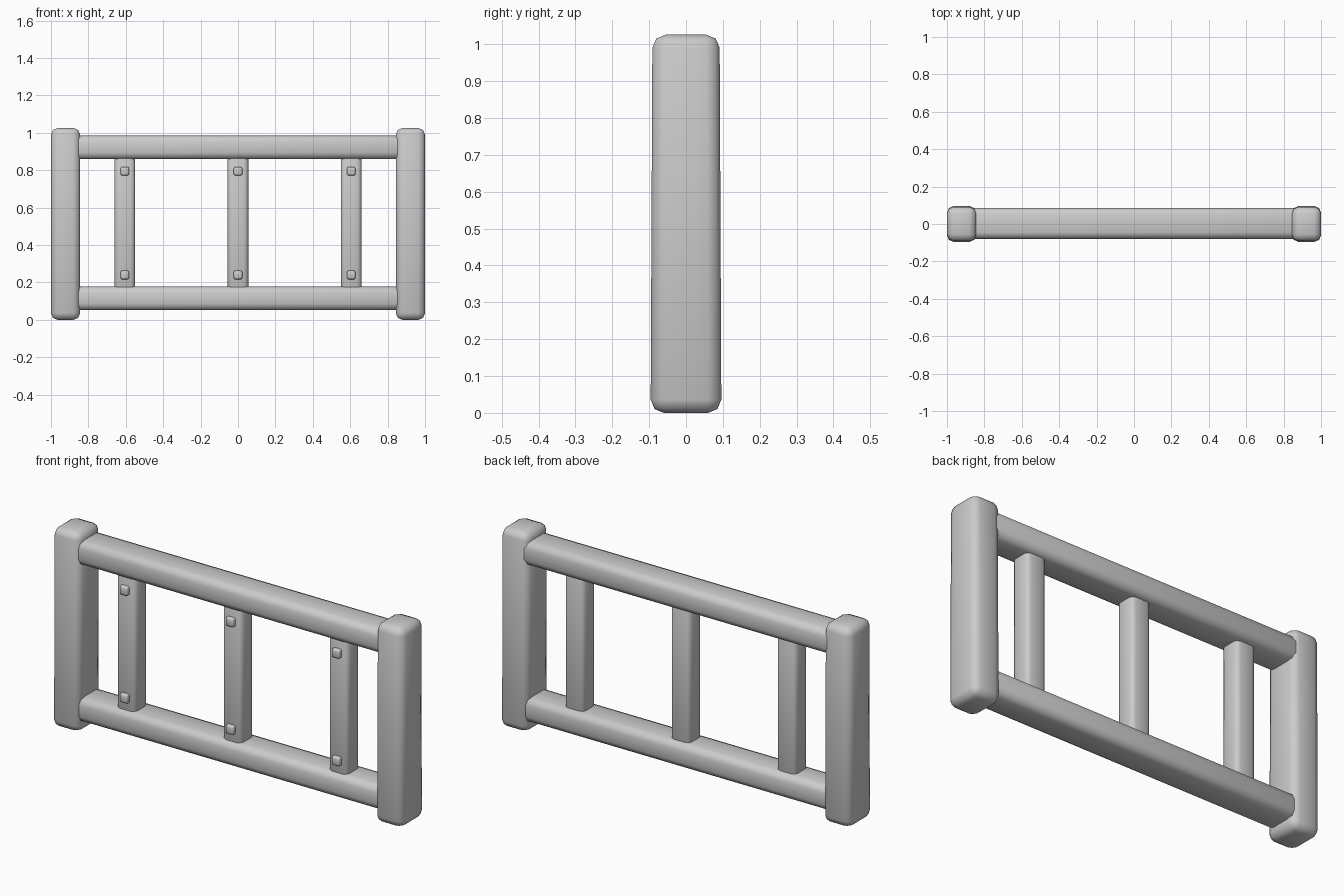
import bpy
import bmesh
from math import radians
from mathutils import Vector

cube = bpy.data.objects.get("Cube")
if cube:
    bpy.data.objects.remove(cube, do_unlink=True)

grey = bpy.data.materials.new("light grey")
grey.use_nodes = True
grey.diffuse_color = (0.6, 0.6, 0.6, 1)
grey.node_tree.nodes["Principled BSDF"].inputs["Base Color"].default_value = (0.6, 0.6, 0.6, 1)


def rounded_box(name, center, size, radius, taper=1.0):
    """Box with two-step rounded edges; taper scales the depth of its top."""
    bm = bmesh.new()
    bmesh.ops.create_cube(bm, size=1)
    for v in bm.verts:
        v.co *= Vector(size)
        if v.co.z > 0:
            v.co.y *= taper
    bmesh.ops.bevel(bm, geom=bm.edges[:], offset=radius, segments=2,
                    profile=0.5, affect='EDGES')
    mesh = bpy.data.meshes.new(name)
    bm.to_mesh(mesh)
    bm.free()
    mesh.materials.append(grey)
    obj = bpy.data.objects.new(name, mesh)
    obj.location = center
    bpy.context.collection.objects.link(obj)
    bpy.ops.object.select_all(action='DESELECT')
    obj.select_set(True)
    bpy.context.view_layer.objects.active = obj
    bpy.ops.object.shade_smooth_by_angle(angle=radians(60))
    return obj


# End posts, slightly thinner at the top
for side, x in (("left", 0.922), ("right", -0.922)):
    rounded_box(side + "_post", (x, 0, 0.513), (0.156, 0.192, 1.026), 0.036, 0.95)

# Horizontal rails running into the posts
for level, z in (("bottom", 0.115), ("top", 0.922)):
    rounded_box(level + "_rail", (0, 0.003, z), (1.8, 0.165, 0.126), 0.034)

# Uprights between the rails, each held by two square bolts on the front
for place, x in (("right", -0.605), ("middle", 0), ("left", 0.605)):
    rounded_box(place + "_upright", (x, 0, 0.518), (0.11, 0.105, 0.77), 0.022)
    for level, z in (("lower", 0.24), ("upper", 0.795)):
        rounded_box(f"{place}_{level}_bolt", (x, -0.056, z), (0.046, 0.034, 0.046), 0.009)
